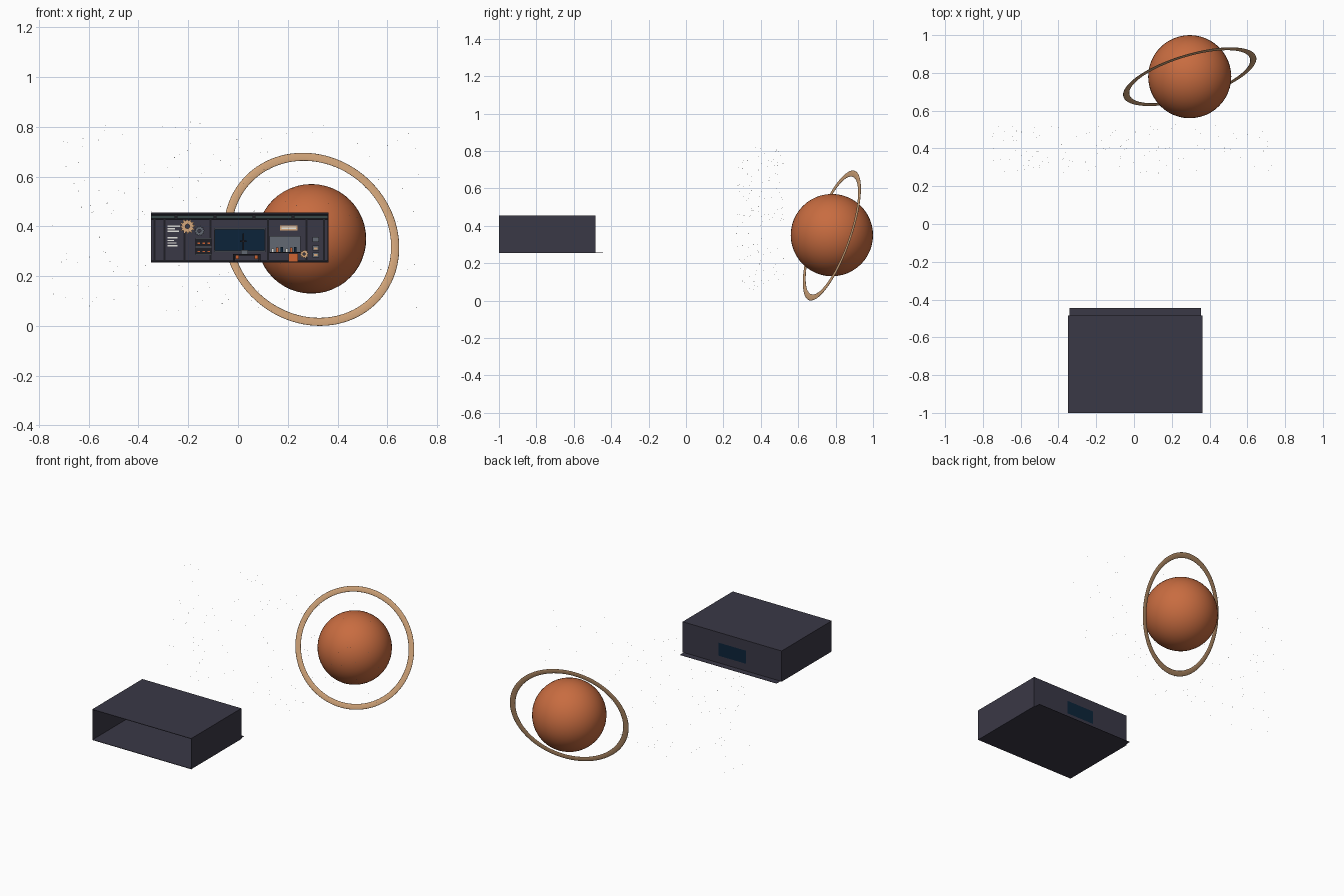
import bpy, bmesh, math, random
from mathutils import Vector, Matrix

if "Cube" in bpy.data.objects:
    bpy.data.objects.remove(bpy.data.objects["Cube"])

random.seed(7)


def srgb(r, g, b):
    return tuple(((c / 255 + 0.055) / 1.055) ** 2.4 if c > 10 else c / 3295 for c in (r, g, b)) + (1,)


def material(name, *rgb):
    m = bpy.data.materials.new(name)
    m.diffuse_color = srgb(*rgb)
    m.use_nodes = True
    m.node_tree.nodes["Principled BSDF"].inputs["Base Color"].default_value = m.diffuse_color
    return m


WALL = material("wall slate", 58, 56, 70)
DARK = material("dark trim", 30, 30, 37)
RUST = material("planet rust", 200, 108, 64)
TAN = material("ring tan", 214, 168, 124)
GLASS = material("window blue", 12, 36, 58)
GREY = material("metal grey", 98, 104, 114)
ORANGE = material("signal orange", 205, 100, 50)
WHITE = material("white", 238, 238, 232)
GREEN = material("ceiling green grey", 56, 72, 72)


def finish(bm, name, mat):
    bmesh.ops.recalc_face_normals(bm, faces=bm.faces[:])
    me = bpy.data.meshes.new(name)
    bm.to_mesh(me)
    bm.free()
    ob = bpy.data.objects.new(name, me)
    bpy.context.collection.objects.link(ob)
    me.materials.append(mat)
    return ob


def boxes(name, mat, *spans):
    """One object from boxes given as (x0, x1, y0, y1, z0, z1)."""
    bm = bmesh.new()
    for x0, x1, y0, y1, z0, z1 in spans:
        mid = Vector((x0 + x1, y0 + y1, z0 + z1)) / 2
        size = Matrix.Diagonal((x1 - x0, y1 - y0, z1 - z0, 1))
        bmesh.ops.create_cube(bm, size=1, matrix=Matrix.Translation(mid) @ size)
    return finish(bm, name, mat)


def gear(name, mat, x, z, r, teeth):
    """Toothed ring with a centre hole, hung on the back wall."""
    bm = bmesh.new()
    n = teeth * 4
    rows = []
    for y in (BACK - 0.012, BACK - 0.003):
        for hole in (False, True):
            row = []
            for i in range(n):
                a = math.tau * i / n
                d = r * 0.3 if hole else r * (1 if i % 4 < 2 else 0.78)
                row.append(bm.verts.new((x + d * math.cos(a), y, z + d * math.sin(a))))
            rows.append(row)
    for p, q in ((0, 1), (1, 3), (3, 2), (2, 0)):
        for i in range(n):
            j = (i + 1) % n
            bm.faces.new((rows[p][i], rows[p][j], rows[q][j], rows[q][i]))
    return finish(bm, name, mat)


# Planet
bpy.ops.mesh.primitive_uv_sphere_add(segments=48, ring_count=24, radius=0.22, location=(0.295, 0.78, 0.35))
planet = bpy.context.object
planet.name = "planet"
planet.data.materials.append(RUST)
bpy.ops.object.shade_smooth()

# Flattened, tilted ring
bpy.ops.mesh.primitive_torus_add(major_segments=96, minor_segments=12, major_radius=0.35,
                                 minor_radius=0.017, location=(0.295, 0.78, 0.348))
ring = bpy.context.object
ring.name = "planet_ring"
ring.scale.z = 0.18
ring.rotation_euler = Vector((0.275, -0.906, 0.32)).to_track_quat('Z', 'Y').to_euler()
ring.data.materials.append(TAN)
bpy.ops.object.shade_smooth()

# Star field
bm = bmesh.new()
for i in range(170):
    p = (random.uniform(-0.75, 0.75), random.uniform(0.27, 0.53), random.uniform(0.06, 0.82))
    bmesh.ops.create_icosphere(bm, subdivisions=1, radius=random.uniform(0.001, 0.002),
                               matrix=Matrix.Translation(p))
finish(bm, "stars", WHITE)

# Room shell, open at the front
L, R, F, B, Z0, Z1, T = -0.35, 0.363, -1.0, -0.484, 0.255, 0.455, 0.003
BACK = B - T
WX0, WX1, WZ0, WZ1 = -0.092, 0.106, 0.303, 0.388
boxes("floor", WALL, (L, R, F, B, Z0, Z0 + T))
boxes("floor_lip", WALL, (-0.341, 0.355, B, -0.445, Z0, Z0 + 0.0015))
boxes("ceiling", WALL, (L, R, F, B, Z1 - T, Z1))
boxes("side_walls", WALL, (L, L + T, F, B, Z0, Z1), (R - T, R, F, B, Z0, Z1))
boxes("back_wall", WALL, (L, WX0, BACK, B, Z0, Z1), (WX1, R, BACK, B, Z0, Z1),
      (WX0, WX1, BACK, B, Z0, WZ0), (WX0, WX1, BACK, B, WZ1, Z1))
boxes("window_glass", GLASS, (WX0, WX1, BACK, B, WZ0, WZ1))


def frame(name, mat, x0, x1, z0, z1, w):
    y0 = BACK - 0.008
    boxes(name, mat, (x0 - w, x1 + w, y0, BACK, z1, z1 + w), (x0 - w, x1 + w, y0, BACK, z0 - w, z0),
          (x0 - w, x0, y0, BACK, z0, z1), (x1, x1 + w, y0, BACK, z0, z1))


frame("window_frame", GREY, WX0, WX1, WZ0, WZ1, 0.005)

# Wall ribs, skirting and ceiling rail
boxes("wall_ribs", DARK, *[(x - 0.004, x + 0.004, BACK - 0.006, BACK, Z0 + T, 0.43)
                           for x in (-0.335, -0.295, -0.215, -0.11, 0.12, 0.275, 0.345)])
boxes("skirting", DARK, (L + T, R - T, BACK - 0.004, BACK, Z0 + T, 0.264))
boxes("ceiling_rail", GREEN, *[(x, x + 0.148, BACK - 0.02, BACK, 0.432, 0.443)
                               for x in (-0.245, -0.088, 0.069)],
      (L + T, -0.254, BACK - 0.02, BACK, 0.432, 0.443), (0.226, R - T, BACK - 0.02, BACK, 0.432, 0.443))
boxes("ceiling_beam", DARK, (L + T, R - T, BACK - 0.012, BACK, 0.425, 0.45))

# Wall charts made of plain bars
boxes("wall_chart", WHITE, *[(-0.283, -0.283 + w, BACK - 0.004, BACK, z, z + 0.005) for z, w in
                             ((0.398, 0.05), (0.388, 0.03), (0.378, 0.045), (0.352, 0.04),
                              (0.341, 0.025), (0.331, 0.035), (0.32, 0.04))])
boxes("lit_sign", TAN, (0.168, 0.24, BACK - 0.006, BACK, 0.384, 0.404))
boxes("sign_bars", WHITE, *[(0.174, 0.234, BACK - 0.008, BACK - 0.006, z, z + 0.004) for z in (0.389, 0.396)])

# Gears
gear("large_gear", TAN, -0.203, 0.4, 0.03, 12)
gear("middle_gear", GREY, -0.155, 0.382, 0.021, 10)
gear("small_gear", TAN, 0.266, 0.289, 0.017, 10)

# Instrument rack
boxes("instrument_rack", DARK, (-0.171, -0.106, BACK - 0.02, BACK, 0.285, 0.352))
boxes("rack_shelves", GREY, *[(-0.173, -0.104, BACK - 0.023, BACK, z, z + 0.004) for z in (0.284, 0.315, 0.35)])
boxes("rack_lights", ORANGE, *[(x, x + 0.011, BACK - 0.023, BACK - 0.02, z, z + 0.006)
                               for z in (0.296, 0.33) for x in (-0.163, -0.143, -0.123)])

# Tool board with jars
boxes("tool_board", GREY, (0.127, 0.252, BACK - 0.008, BACK, 0.295, 0.362))
boxes("tool_shelf", DARK, (0.127, 0.252, BACK - 0.022, BACK, 0.293, 0.297))
for k, (name, mat) in enumerate((("white_jars", WHITE), ("orange_jars", ORANGE), ("blue_jars", GLASS))):
    boxes(name, mat, *[(x, x + 0.01, BACK - 0.018, BACK - 0.008, 0.297, 0.312 + 0.003 * k)
                       for x in (0.135 + 0.018 * k, 0.19 + 0.018 * k)])

# Crate and wall switches
boxes("crate", ORANGE, (0.203, 0.241, BACK - 0.035, BACK, 0.259, 0.29))
boxes("switch_boxes", GREY, *[(0.299, 0.325, BACK - 0.012, BACK, z, z + 0.02) for z in (0.275, 0.303, 0.337)])
boxes("switch_plates", TAN, *[(0.305, 0.319, BACK - 0.015, BACK - 0.012, z, z + 0.008) for z in (0.28, 0.308)])

# Desk with mast and seat accents
boxes("desk", DARK, (-0.02, 0.09, -0.56, -0.51, 0.283, 0.289),
      *[(x, x + 0.008, -0.555, -0.515, Z0 + T, 0.283) for x in (-0.02, 0.082)])
boxes("desk_drawers", ORANGE, *[(x, x + 0.014, -0.562, -0.52, 0.268, 0.283) for x in (-0.01, 0.066)])
boxes("console", GREY, (0.012, 0.04, -0.545, -0.525, 0.289, 0.306))
boxes("mast", DARK, (0.018, 0.024, -0.538, -0.532, 0.306, 0.372), (0.008, 0.034, -0.538, -0.532, 0.338, 0.343))
